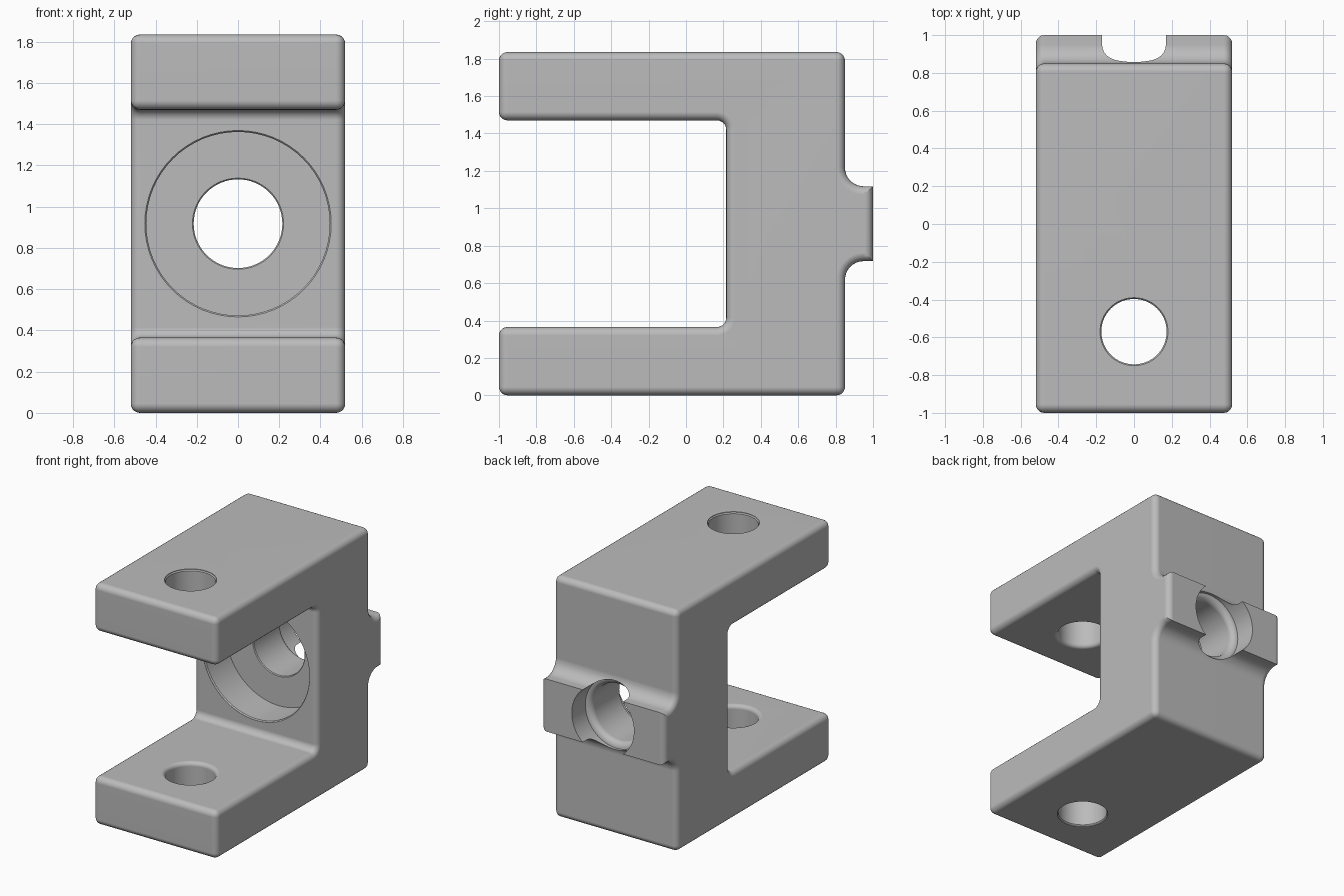
import bpy, bmesh, math
from mathutils import Matrix

if "Cube" in bpy.data.objects:
    bpy.data.objects.remove(bpy.data.objects["Cube"])

grey = bpy.data.materials.new("plain grey")
grey.use_nodes = True
colour = (0.5, 0.5, 0.5, 1)
grey.diffuse_color = colour
grey.node_tree.nodes["Principled BSDF"].inputs["Base Color"].default_value = colour

HALF_W, HEIGHT, MID = 0.52, 1.835, 0.9175
ROUND = 0.045


def arc(cy, cz, r, start, end, steps=8):
    """Points on an arc, angles in degrees."""
    angles = [math.radians(start + (end - start) * i / steps) for i in range(steps + 1)]
    return [(cy + r * math.cos(a), cz + r * math.sin(a)) for a in angles]


def new_object(name, bm):
    bmesh.ops.recalc_face_normals(bm, faces=bm.faces[:])
    mesh = bpy.data.meshes.new(name)
    bm.to_mesh(mesh)
    bm.free()
    mesh.materials.append(grey)
    ob = bpy.data.objects.new(name, mesh)
    bpy.context.collection.objects.link(ob)
    return ob


def lathe_cutter(name, profile, matrix, steps=64):
    """Solid of revolution about local z from (radius, height) points."""
    bm = bmesh.new()
    rings = []
    for r, h in profile:
        ring = []
        for i in range(steps):
            a = 2 * math.pi * i / steps
            ring.append(bm.verts.new((r * math.cos(a), r * math.sin(a), h)))
        rings.append(ring)
    for a, b in zip(rings, rings[1:]):
        for i in range(steps):
            j = (i + 1) % steps
            bm.faces.new((a[i], a[j], b[j], b[i]))
    bm.faces.new(rings[0])
    bm.faces.new(rings[-1])
    bm.transform(matrix)
    ob = new_object(name, bm)
    ob.hide_render = True
    return ob


# Bracket side profile (y, z): lower half, mirrored about mid height
lower = [(0.215, MID)]
lower += arc(0.165, 0.415, 0.05, 0, -90)             # slot fillet
lower += [(-1, 0.365), (-1, 0), (0.85, 0)]           # lower arm
lower += arc(0.95, 0.6175, 0.1, 180, 90)             # back rib fillet
lower += [(1, 0.7175)]
upper = [(y, HEIGHT - z) for y, z in reversed(lower[1:])]
outline = lower[1:] + upper

bm = bmesh.new()
face = bm.faces.new([bm.verts.new((-HALF_W, y, z)) for y, z in outline])
ext = bmesh.ops.extrude_face_region(bm, geom=[face])
moved = [v for v in ext["geom"] if isinstance(v, bmesh.types.BMVert)]
bmesh.ops.translate(bm, verts=moved, vec=(2 * HALF_W, 0, 0))
bmesh.ops.recalc_face_normals(bm, faces=bm.faces[:])


def is_rounded(edge):
    a, b = (v.co for v in edge.verts)
    if abs(a.x - b.x) < 0.01:
        # crosswise edges: only the outer corners of the arms and back
        at_arm_end = a.y < -0.99
        at_back = 0.84 < a.y < 0.86 and (a.z < 0.01 or a.z > HEIGHT - 0.01)
        return False if not (at_arm_end or at_back) else True
    return False


# Round the side outlines and the crosswise outer corners
edges = []
for e in bm.edges:
    a, b = (v.co for v in e.verts)
    if abs(a.x - b.x) < 0.01:
        edges.append(e)
    elif a.y < -0.99 or (a.y < 0.86 and min(a.z, HEIGHT - a.z) < 0.01):
        edges.append(e)
bmesh.ops.bevel(bm, geom=edges, offset=ROUND, segments=5, profile=0.5,
                affect='EDGES', clamp_overlap=False)
bracket = new_object("clevis_bracket", bm)

# Pin hole through both arms, rounded on the slot side
R, F = 0.173, 0.03
pin = [(R + 0.007, -0.1), (R + 0.007, 0.004), (R, 0.012)]
pin += [(R + F - y, 0.365 - F + z) for y, z in arc(0, 0, F, 0, 90, 5)]
pin += [(R + F, 0.5)]
pin += [(r, HEIGHT - h) for r, h in reversed(pin)]
pin_cutter = lathe_cutter("pin_hole_cutter", pin, Matrix.Translation((0, -0.57, 0)))

# Stepped bore along y: counterbore, narrow hole, wider rounded mouth at the back
B, M, D = 0.215, 0.262, 0.047
bore = [(0.452, 0.1), (0.452, 0.217), (0.445, 0.225), (0.445, 0.49),
        (B + 0.006, 0.49), (B, 0.496)]
bore += [(M - y, 0.79 + z) for y, z in arc(0, 0, D, 0, 90, 6)]
bore += [(M, 1.1)]
along_y = Matrix.Translation((0, 0, MID)) @ Matrix.Rotation(-math.pi / 2, 4, 'X')
bore_cutter = lathe_cutter("bore_cutter", bore, along_y)

# Cut the holes, then discard the cutters
bpy.context.view_layer.objects.active = bracket
for cutter in (pin_cutter, bore_cutter):
    mod = bracket.modifiers.new("cut", 'BOOLEAN')
    mod.operation = 'DIFFERENCE'
    mod.solver = 'EXACT'
    mod.object = cutter
    bpy.ops.object.modifier_apply(modifier=mod.name)
    bpy.data.objects.remove(cutter)

# Smooth the rounded edges, keep the flats flat
bpy.ops.object.select_all(action='DESELECT')
bracket.select_set(True)
bpy.ops.object.shade_smooth_by_angle(angle=math.radians(35))
weighted = bracket.modifiers.new("flat_normals", 'WEIGHTED_NORMAL')
weighted.keep_sharp = True
